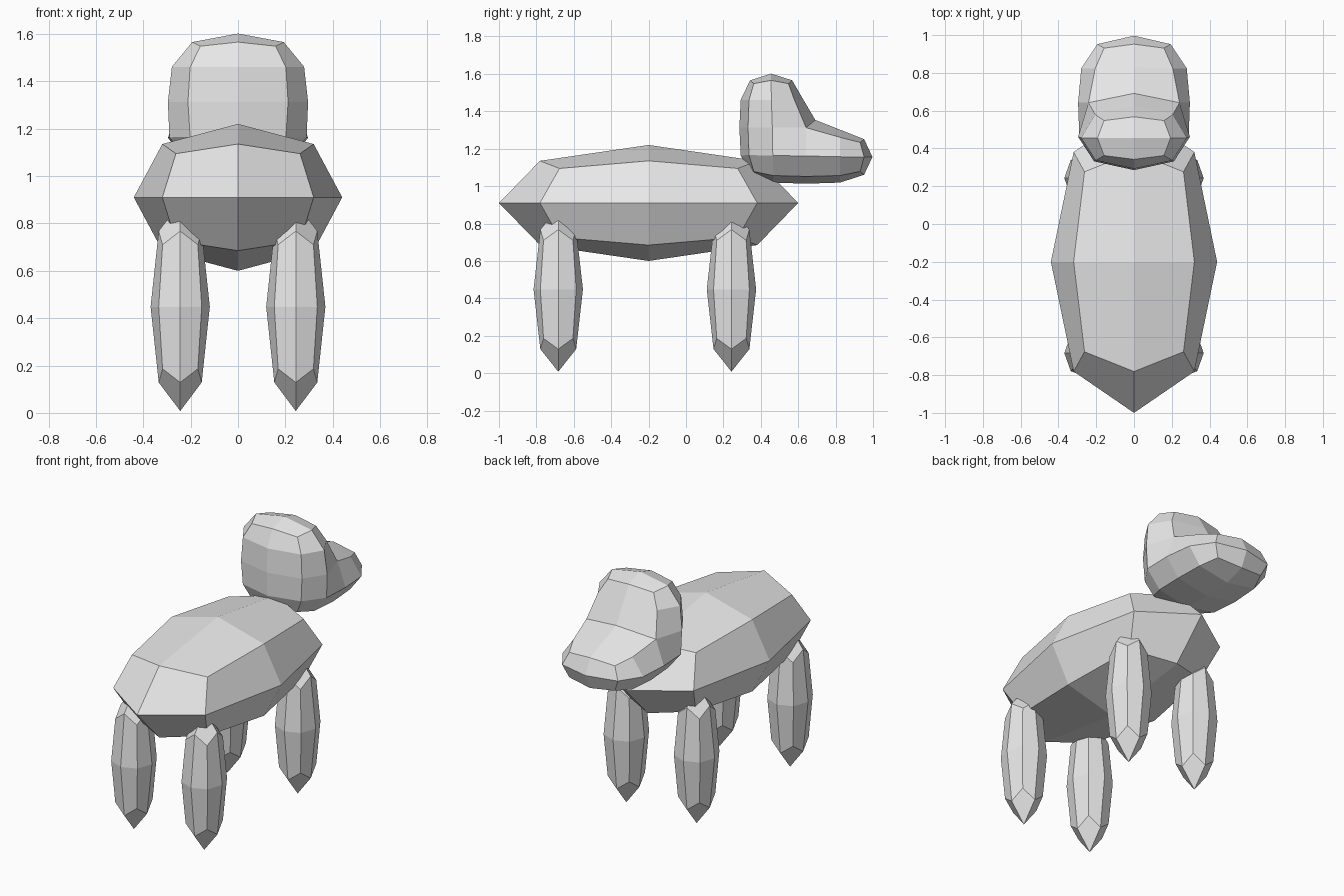
import bpy, bmesh

if "Cube" in bpy.data.objects:
    bpy.data.objects.remove(bpy.data.objects["Cube"])

grey = bpy.data.materials.new("light grey")
grey.diffuse_color = (0.8, 0.8, 0.8, 1)
grey.use_nodes = True
grey.node_tree.nodes["Principled BSDF"].inputs["Base Color"].default_value = grey.diffuse_color

# Widest reach of a once-subdivided unit box (limit surface)
REACH = 0.8395


def finish(name, bm):
    """Turn a coarse cage into a faceted, once-subdivided object."""
    bmesh.ops.recalc_face_normals(bm, faces=bm.faces)
    mesh = bpy.data.meshes.new(name)
    bm.to_mesh(mesh)
    bm.free()
    mesh.materials.append(grey)
    obj = bpy.data.objects.new(name, mesh)
    bpy.context.collection.objects.link(obj)
    sub = obj.modifiers.new("rounding", 'SUBSURF')
    sub.levels = sub.render_levels = 1
    return obj


def rounded_box(name, centre, half):
    """Box whose rounded form reaches the given half sizes."""
    bm = bmesh.new()
    bmesh.ops.create_cube(bm, size=2)
    for v in bm.verts:
        v.co = [c + s * h / REACH for c, s, h in zip(centre, v.co, half)]
    return finish(name, bm)


# Body
rounded_box("body", (0, -0.2, 0.91), (0.44, 0.8, 0.31))

# Legs
for side, x in (("left", -0.244), ("right", 0.244)):
    for end, y in (("front", 0.243), ("rear", -0.683)):
        rounded_box(f"{end}_{side}_leg", (x, y, 0.448), (0.125, 0.132, 0.44))

# Head: L-shaped side profile (y, z) with the snout as the lower arm
profile = [(0.27, 1.0), (0.27, 1.312), (0.27, 1.627), (0.64, 1.627),
           (0.64, 1.312), (1.028, 1.312), (1.028, 1.0), (0.64, 1.0)]
side_quads = [(0, 1, 4, 7), (1, 2, 3, 4), (7, 4, 5, 6)]
bm = bmesh.new()
left, right = [[bm.verts.new((x, y, z)) for y, z in profile]
               for x in (-0.317, 0.317)]
for quad in side_quads:
    for ring in (left, right):
        bm.faces.new([ring[i] for i in quad])
for i in range(len(profile)):
    j = (i + 1) % len(profile)
    bm.faces.new((left[i], left[j], right[j], right[i]))
finish("head", bm)
